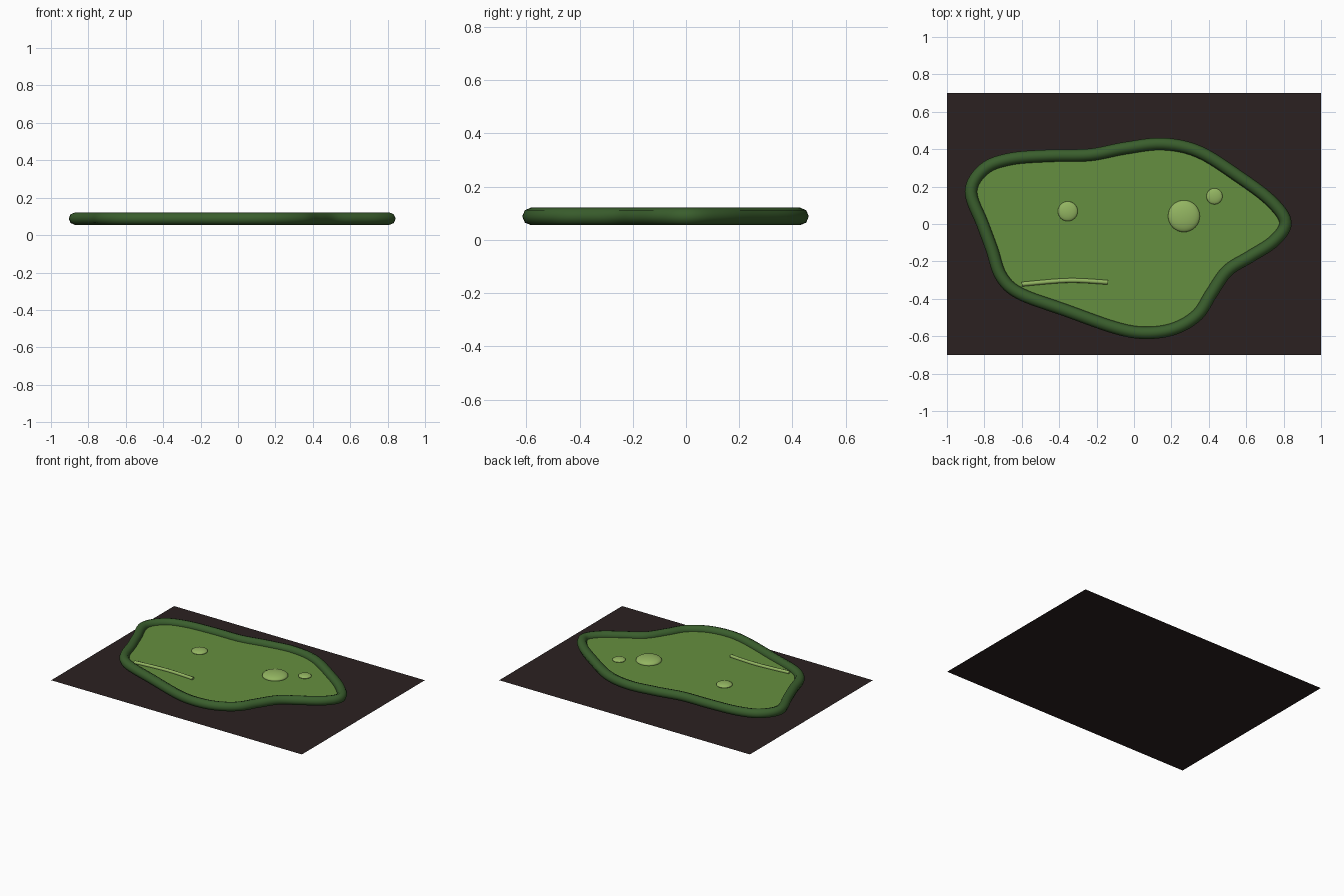
import bpy, bmesh
from mathutils import Vector

if "Cube" in bpy.data.objects:
    bpy.data.objects.remove(bpy.data.objects["Cube"])

LEVEL = 0.088  # height of the liquid surface and rim centre


def colour(name, r, g, b):
    m = bpy.data.materials.new(name)
    m.diffuse_color = (r, g, b, 1)
    m.use_nodes = True
    m.node_tree.nodes["Principled BSDF"].inputs["Base Color"].default_value = m.diffuse_color
    return m


soil = colour("dark_soil", 0.024, 0.015, 0.015)
dark_green = colour("dark_green", 0.042, 0.112, 0.026)
mid_green = colour("mid_green", 0.13, 0.275, 0.05)
pale_green = colour("pale_green", 0.29, 0.46, 0.12)


def smooth_path(pts, closed, steps=6):
    """Catmull-Rom sampling of a few control points."""
    n = len(pts)
    get = lambda i: Vector(pts[i % n] if closed else pts[max(0, min(n - 1, i))])
    out = []
    for i in range(n if closed else n - 1):
        a, b, c, d = (get(i + k) for k in (-1, 0, 1, 2))
        for s in range(steps):
            t = s / steps
            out.append(0.5 * (2 * b + (c - a) * t + (2 * a - 5 * b + 4 * c - d) * t ** 2
                              + (3 * b - a - 3 * c + d) * t ** 3))
    if not closed:
        out.append(get(n - 1))
    return out


def tube(name, path, z, radius, closed, mat):
    cu = bpy.data.curves.new(name, 'CURVE')
    cu.dimensions = '3D'
    cu.bevel_depth = radius
    cu.bevel_resolution = 2
    cu.use_fill_caps = not closed
    sp = cu.splines.new('POLY')
    sp.points.add(len(path) - 1)
    for p, v in zip(sp.points, path):
        p.co = (v.x, v.y, z, 1)
    sp.use_cyclic_u = closed
    cu.materials.append(mat)
    ob = bpy.data.objects.new(name, cu)
    bpy.context.collection.objects.link(ob)
    bpy.ops.object.select_all(action='DESELECT')
    ob.select_set(True)
    bpy.context.view_layer.objects.active = ob
    bpy.ops.object.convert(target='MESH')
    bpy.ops.object.shade_smooth_by_angle(angle=1.0)


def flat_face(name, path, z, mat):
    bm = bmesh.new()
    f = bm.faces.new([bm.verts.new((v[0], v[1], z)) for v in path])
    f.normal_update()
    if f.normal.z < 0:
        f.normal_flip()
    if len(path) > 4:
        bmesh.ops.triangulate(bm, faces=[f])
    me = bpy.data.meshes.new(name)
    bm.to_mesh(me)
    bm.free()
    me.materials.append(mat)
    bpy.context.collection.objects.link(bpy.data.objects.new(name, me))


# Ground sheet
flat_face("ground_sheet", [(-1, -0.7), (1, -0.7), (1, 0.7), (-1, 0.7)], 0, soil)

# Puddle outline, shared by the rim and the liquid surface
outline = smooth_path([
    (-0.872, 0.174), (-0.80, 0.295), (-0.66, 0.348), (-0.45, 0.365), (-0.235, 0.37),
    (-0.05, 0.405), (0.155, 0.428), (0.35, 0.385), (0.565, 0.25), (0.73, 0.125),
    (0.81, 0.01), (0.75, -0.09), (0.62, -0.175), (0.50, -0.25), (0.415, -0.37),
    (0.34, -0.485), (0.215, -0.56), (0.06, -0.582), (-0.10, -0.555), (-0.37, -0.46),
    (-0.61, -0.372), (-0.71, -0.28), (-0.76, -0.135), (-0.81, 0.0)], True)
flat_face("liquid_surface", outline, LEVEL, mid_green)
tube("raised_rim", outline, LEVEL, 0.033, True, dark_green)

# Thin highlight ripple
ripple = smooth_path([(-0.60, -0.322), (-0.35, -0.302), (-0.14, -0.312)], False)
tube("ripple", ripple, LEVEL + 0.005, 0.012, False, pale_green)

# Flattened bubbles
for name, x, y, r in (("large_bubble", 0.267, 0.042, 0.085),
                      ("left_bubble", -0.354, 0.068, 0.053),
                      ("small_bubble", 0.43, 0.148, 0.043)):
    bpy.ops.mesh.primitive_uv_sphere_add(segments=32, ring_count=16, radius=r,
                                         location=(x, y, LEVEL + 0.003))
    ob = bpy.context.object
    ob.name = name
    ob.scale.z = 0.32
    ob.data.materials.append(pale_green)
    bpy.ops.object.shade_smooth()
